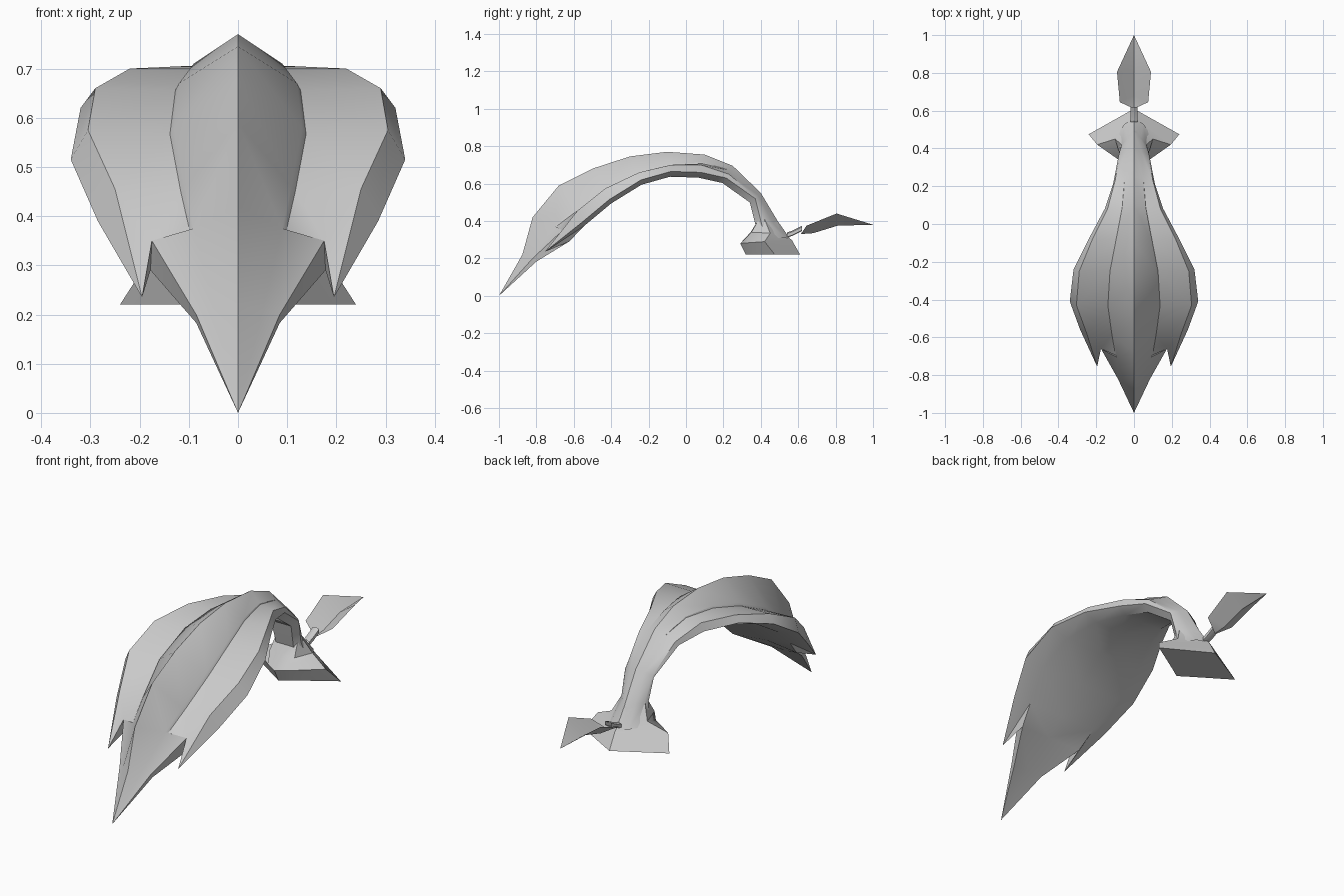
import bpy
import bmesh
import math

if "Cube" in bpy.data.objects:
    bpy.data.objects.remove(bpy.data.objects["Cube"])


def half_part(name, strips, angle=32):
    """Skin each strip of point rows for the +x half, then mirror it."""
    bm = bmesh.new()
    for rows in strips:
        grid = [[bm.verts.new(p) for p in row] for row in rows]
        for a, b in zip(grid, grid[1:]):
            for i in range(len(a) - 1):
                bm.faces.new((a[i], b[i], b[i + 1], a[i + 1]))
    bmesh.ops.remove_doubles(bm, verts=bm.verts, dist=0.0005)
    bmesh.ops.dissolve_degenerate(bm, edges=bm.edges, dist=0.0005)
    bmesh.ops.recalc_face_normals(bm, faces=bm.faces)
    mesh = bpy.data.meshes.new(name)
    bm.to_mesh(mesh)
    bm.free()
    ob = bpy.data.objects.new(name, mesh)
    bpy.context.collection.objects.link(ob)
    mod = ob.modifiers.new("Mirror", 'MIRROR')
    mod.use_clip = True
    bpy.ops.object.select_all(action='DESELECT')
    ob.select_set(True)
    bpy.context.view_layer.objects.active = ob
    bpy.ops.object.modifier_apply(modifier="Mirror")
    bpy.ops.object.shade_smooth_by_angle(angle=math.radians(angle))
    return ob


def inset(p, amount, dx=0.0):
    """Move a point toward the inside of the arch."""
    x, y, z = p
    return (max(x - dx, 0), y + (-0.2 - y) * amount, z + (0.1 - z) * amount)


# Arched hood: ridge (y, z), lock edge, outer fold and rim at each station
stations = [
    ((.56, .30), (.05, .53, .31), (.09, .47, .31), (.085, .42, .33)),
    ((.49, .40), (.035, .455, .405), (.065, .42, .41), (.07, .40, .40)),
    ((.40, .55), (.04, .385, .54), (.075, .37, .53), (.08, .37, .52)),
    ((.25, .695), (.05, .24, .67), (.10, .23, .65), (.11, .215, .63)),
    ((.10, .755), (.06, .09, .712), (.14, .08, .70), (.155, .08, .66)),
    ((-.10, .77), (.09, -.08, .71), (.22, -.08, .70), (.24, -.08, .665)),
    ((-.30, .745), (.12, -.25, .67), (.29, -.25, .66), (.32, -.24, .62)),
    ((-.50, .68), (.13, -.44, .58), (.305, -.43, .575), (.34, -.41, .515)),
    ((-.68, .59), (.108, -.60, .46), (.25, -.58, .455), (.285, -.56, .39)),
]
steps = [0, 0, 0, 0, .004, .008, .012, .014, .014]
hood = []
for (r, a, b, c), step in zip(stations, steps):
    ridge = (0, *r)
    under = inset(a, step * 2, -step * .6)
    belly = inset(c, .05, c[0] * .3)        # nearly flat underside, rim to rim
    hood.append([ridge, a, under, under, b, c, belly, belly, (0, *belly[1:])])

# Side spikes, the notch beside them, and the long centre point
ridge9, lock_end = (0, -.82, .42), (.09, -.705, .375)
notch, spike = (.175, -.66, .35), (.195, -.755, .235)
notch_low, under9 = (.178, -.625, .29), (0, -.64, .30)
hood.append([ridge9, lock_end, inset(lock_end, .02, -.008), notch, spike, spike,
             spike, notch_low, under9])
notch_wall = [[notch, notch], [spike, notch_low]]
point = [
    [ridge9, lock_end, notch, notch_low, under9],
    [(0, -.875, .22), (.05, -.845, .21), (.085, -.82, .20), (.085, -.80, .183),
     (0, -.80, .185)],
    [(0, -1, 0)] * 5,
]
half_part("arched_hood", [hood, notch_wall, point])

# Flared foot under the neck: rings from neck to floor, each front to back
foot = [
    [(0, .49, .40), (.065, .42, .41), (.06, .39, .41), (0, .39, .41)],
    [(0, .55, .31), (.10, .45, .335), (.07, .35, .34), (0, .345, .34)],
    [(0, .565, .30), (.195, .42, .29), (.06, .325, .283), (0, .29, .28)],
    [(0, .61, .22), (.24, .475, .22), (.06, .36, .22), (0, .32, .22)],
    [(0, .46, .22)] * 4,
]
half_part("flared_foot", [foot])

# Leaf on the far end: a shallow keeled blade
leaf = [
    [(0, .61, .33), (.01, .615, .332)],
    [(0, .68, .335), (.075, .645, .375)],
    [(0, .81, .375), (.09, .805, .44)],
    [(0, 1, .38), (0, 1, .38)],
]
half_part("leaf_blade", [leaf], 15)

# Short stem joining the leaf to the foot
stem = [[(0, y, z + .014), (.018, y, z + .008), (.018, y, z - .01), (0, y, z - .014)]
        for y, z in ((.54, .325), (.57, .335), (.62, .36))]
half_part("leaf_stem", [stem])
